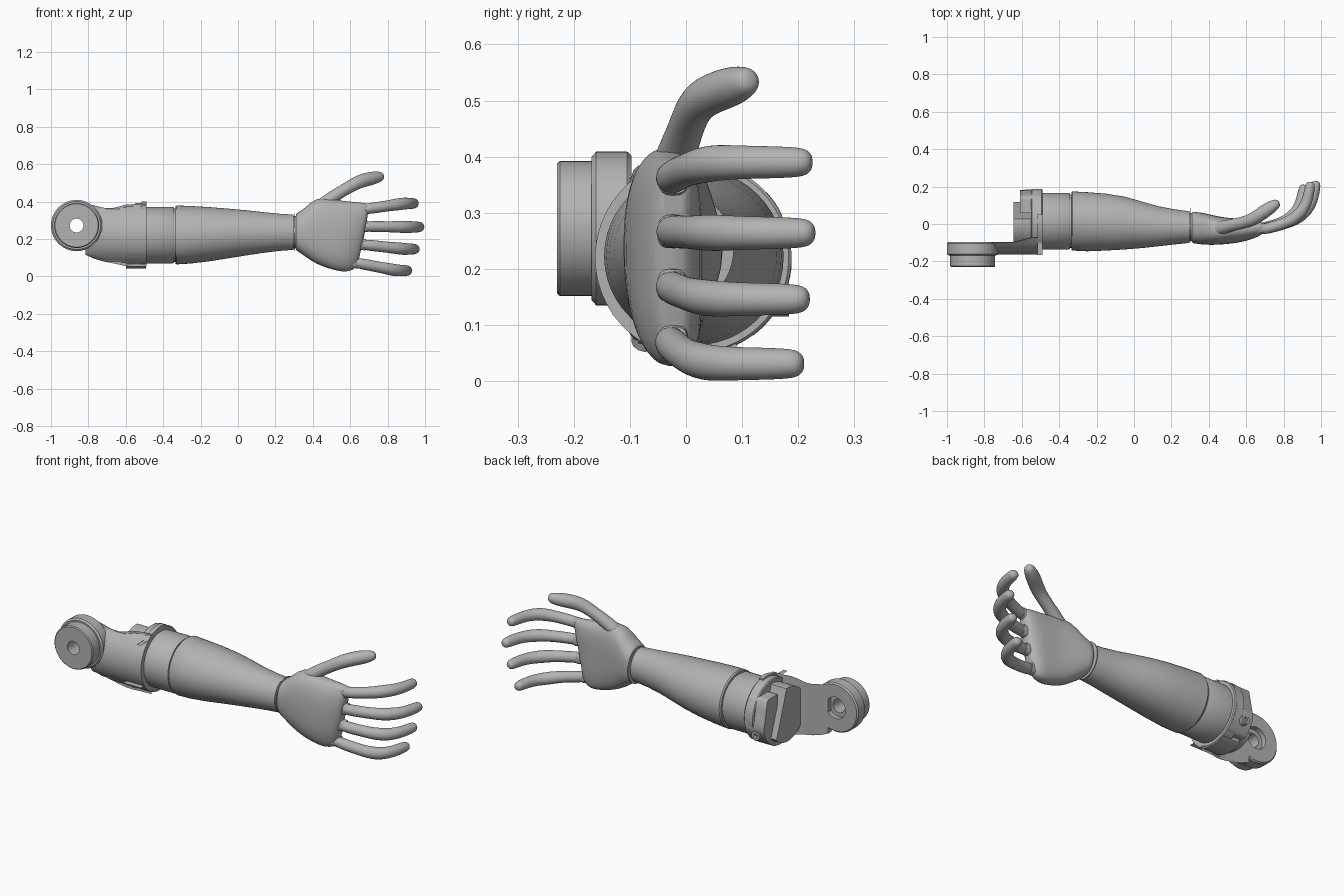
import bpy, bmesh
from math import sin, cos, pi, copysign
from mathutils import Vector

if "Cube" in bpy.data.objects:
    bpy.data.objects.remove(bpy.data.objects["Cube"])

grey = bpy.data.materials.new("mid grey")
grey.use_nodes = True
COLOUR = (0.45, 0.45, 0.45, 1)
grey.diffuse_color = COLOUR
grey.node_tree.nodes["Principled BSDF"].inputs["Base Color"].default_value = COLOUR


def loft(name, rings, closed=False, subdiv=0, angle=35):
    """Skin a list of equal-length point rings; ends are capped unless closed."""
    bm = bmesh.new()
    rows = [[bm.verts.new(p) for p in ring] for ring in rings]
    n = len(rows[0])
    pairs = list(zip(rows, rows[1:])) + ([(rows[-1], rows[0])] if closed else [])
    for a, b in pairs:
        for i in range(n):
            j = (i + 1) % n
            bm.faces.new((a[i], a[j], b[j], b[i]))
    if not closed:
        bm.faces.new(rows[0])
        bm.faces.new(rows[-1])
    bmesh.ops.remove_doubles(bm, verts=bm.verts, dist=0.0003)
    bmesh.ops.recalc_face_normals(bm, faces=bm.faces)
    mesh = bpy.data.meshes.new(name)
    bm.to_mesh(mesh)
    bm.free()
    mesh.materials.append(grey)
    obj = bpy.data.objects.new(name, mesh)
    bpy.context.collection.objects.link(obj)
    if subdiv:
        mod = obj.modifiers.new("smooth", 'SUBSURF')
        mod.levels = mod.render_levels = subdiv
    bpy.ops.object.select_all(action='DESELECT')
    obj.select_set(True)
    bpy.context.view_layer.objects.active = obj
    bpy.ops.object.shade_smooth_by_angle(angle=angle * pi / 180)


def oval(x, zlo, zhi, ylo, yhi, n=48, power=1.0):
    """Ring across the arm; a power below one squares it off."""
    cy, cz = (ylo + yhi) / 2, (zlo + zhi) / 2
    soft = lambda v: copysign(abs(v) ** power, v)
    angles = [2 * pi * i / n for i in range(n)]
    return [Vector((x, cy + (yhi - ylo) / 2 * soft(cos(a)),
                    cz + (zhi - zlo) / 2 * soft(sin(a)))) for a in angles]


def clipped(x, r, ylo=-1, yhi=1, zlo=-1, zhi=1, lean=0, n=96):
    """Circle around the arm axis, flattened to limits; lean tilts the rear limit."""
    ring = oval(x, 0.22 - r, 0.22 + r, 0.015 - r, 0.015 + r, n)
    return [Vector((p.x, min(max(p.y, ylo), yhi - lean * (p.z - 0.22)),
                    min(max(p.z, zlo), zhi))) for p in ring]


def lathe(name, x, z, profile, n=64):
    """Turn a closed (radius, y) profile around an axis along y."""
    loft(name, [[(x + r * cos(2 * pi * i / n), y, z + r * sin(2 * pi * i / n))
                 for i in range(n)] for r, y in profile], closed=True)


def sweep(name, path, radii, n=12):
    """Tapered limb along a path with a rounded tip."""
    path = [Vector(p) for p in path]
    end = (path[-1] - path[-2]).normalized()
    r = radii[-1]
    path += [path[-1] + end * r * 0.55, path[-1] + end * r * 0.85]
    radii = list(radii) + [r * 0.8, r * 0.4]
    rings = []
    for i, p in enumerate(path):
        t = (path[min(i + 1, len(path) - 1)] - path[max(i - 1, 0)]).normalized()
        side = t.cross(Vector((0, 0, 1))).normalized()
        top = side.cross(t)
        rings.append([p + radii[i] * (side * cos(2 * pi * k / n) + top * sin(2 * pi * k / n))
                      for k in range(n)])
    loft(name, rings, subdiv=2, angle=60)


# Elbow joint: front drum, flange and stepped bore
EX, EZ = -0.863, 0.272
lathe("elbow_drum", EX, EZ, [(0.037, -0.23), (0.115, -0.23), (0.12, -0.225),
                             (0.12, -0.15), (0.037, -0.15)])
lathe("elbow_flange", EX, EZ, [(0.037, -0.168), (0.128, -0.168), (0.137, -0.16),
                               (0.137, -0.105), (0.13, -0.097), (0.06, -0.097),
                               (0.06, -0.125), (0.037, -0.125)])

# Bracket: curved plate that runs from the elbow to the collar
outline = [(-0.815, 0.115, 0.39, -0.097), (-0.77, 0.095, 0.38, -0.097),
           (-0.72, 0.08, 0.367, -0.097), (-0.67, 0.07, 0.365, -0.097),
           (-0.63, 0.062, 0.375, -0.094), (-0.6, 0.055, 0.384, -0.085),
           (-0.56, 0.052, 0.386, -0.074), (-0.49, 0.052, 0.388, -0.07)]
loft("bracket", [clipped(x, 0.177, yhi=y, zlo=lo, zhi=hi) for x, lo, hi, y in outline])

# Collar with its lower skirt, socket block and rear clamp
loft("collar", [clipped(x, r) for x, r in [(-0.55, 0.168), (-0.545, 0.173),
                                           (-0.495, 0.173), (-0.49, 0.168)]])
loft("collar_skirt", [clipped(x, 0.177, zhi=0.12, yhi=0.09) for x in (-0.6, -0.492)])
loft("collar_lug", [clipped(x, 0.181, zlo=0.36, yhi=0.05) for x in (-0.515, -0.49)])
loft("socket_block", [clipped(x, 0.15, ylo=-0.1, yhi=0.08, lean=0.35)
                      for x in (-0.645, -0.53)])
loft("rear_clamp", [clipped(x, 0.174, ylo=0.06, yhi=y, zlo=0.08, zhi=0.34, lean=0.2)
                    for x, y in [(-0.61, 0.172), (-0.5, 0.186)]])
lathe("clamp_bolt", -0.56, 0.14, [(0.012, 0.14), (0.025, 0.14), (0.025, 0.184),
                                  (0.012, 0.184)], n=24)

# Forearm: cuff, recessed joints and tapered shell
loft("forearm_cuff", [clipped(x, r) for x, r in [(-0.495, 0.152), (-0.35, 0.152),
                                                 (-0.343, 0.148)]])
loft("cuff_joint", [clipped(x, 0.142) for x in (-0.36, -0.32)])
shell = [(-0.335, 0.069, 0.374, -0.137, 0.169), (-0.328, 0.064, 0.379, -0.142, 0.174),
         (-0.25, 0.069, 0.376, -0.146, 0.17), (-0.15, 0.081, 0.37, -0.142, 0.162),
         (-0.05, 0.097, 0.362, -0.136, 0.146), (0.05, 0.113, 0.353, -0.128, 0.118),
         (0.13, 0.125, 0.344, -0.119, 0.095), (0.22, 0.136, 0.335, -0.109, 0.078),
         (0.298, 0.142, 0.33, -0.101, 0.068)]
loft("forearm", [oval(*s) for s in shell])
loft("wrist_joint", [oval(x, 0.15, 0.322, -0.092, 0.06) for x in (0.29, 0.32)])
loft("wrist_fin", [oval(x, 0.135, 0.335, -0.1, 0.085) for x in (0.301, 0.306)])

# Palm: broad cupped block whose finger edge leans outward at the top
palm = [(0.308, 0.14, 0.335, -0.1, 0.066, 0), (0.313, 0.138, 0.337, -0.102, 0.066, 0),
        (0.36, 0.106, 0.366, -0.11, 0.062, 0), (0.415, 0.066, 0.424, -0.113, 0.056, 0),
        (0.5, 0.036, 0.413, -0.108, 0.051, 0), (0.57, 0.024, 0.402, -0.098, 0.049, 0.06),
        (0.62, 0.026, 0.396, -0.085, 0.046, 0.15), (0.655, 0.036, 0.392, -0.068, 0.034, 0.2),
        (0.676, 0.056, 0.382, -0.052, 0.014, 0.2)]
rings = []
for x, lo, hi, ylo, yhi, lean in palm:
    ring = oval(x, lo, hi, ylo, yhi, 32, 0.82)
    cup = max(0, min(1, (x - 0.36) / 0.14)) * 0.02
    for p in ring:
        s = (p.z - (lo + hi) / 2) / ((hi - lo) / 2)
        if p.y > (ylo + yhi) / 2:
            p.y -= cup * (1 - s * s)
        p.x += lean * (p.z - 0.22)
    rings.append(ring)
loft("palm", rings, subdiv=1, angle=60)

# Fingers: one shared bend, moved and scaled for each finger
bend = [(0, -0.033), (0.07, -0.021), (0.15, 0.001), (0.2, 0.02), (0.245, 0.05),
        (0.28, 0.093), (0.299, 0.145), (0.309, 0.2)]
thick = [0.028, 0.031, 0.03, 0.033, 0.034, 0.031, 0.03, 0.028]
fingers = [("index_finger", 0.665, 0.357, 0.39, 0.97, 0.226),
           ("middle_finger", 0.665, 0.267, 0.264, 1.0, 0.231),
           ("ring_finger", 0.65, 0.172, 0.146, 0.975, 0.221),
           ("little_finger", 0.615, 0.076, 0.031, 0.935, 0.211)]
for name, x0, z0, z1, tip_x, tip_y in fingers:
    k = (tip_x - x0 - 0.028) / 0.31
    shift = tip_y - 0.224
    path = [(x0 + u * k, v + shift * u / 0.31, z0 + (z1 - z0) * min(1, u / 0.25))
            for u, v in bend]
    sweep(name, path, thick)
    # Knuckle cuff where the finger leaves the palm
    slope = (z1 - z0) / 0.25
    loft(name + "_cuff", [oval(x0 + u, z0 + slope * u - h, z0 + slope * u + h,
                               -0.028 + u * 0.2 - h * 0.85, -0.028 + u * 0.2 + h * 0.85, 24, 0.7)
                          for u, h in [(-0.02, 0.03), (0.03, 0.03), (0.036, 0.027)]])

# Thumb
sweep("thumb", [(0.42, -0.03, 0.355), (0.48, -0.017, 0.405), (0.54, -0.002, 0.446),
                (0.6, 0.011, 0.481), (0.642, 0.028, 0.504), (0.688, 0.06, 0.518),
                (0.728, 0.087, 0.527), (0.755, 0.104, 0.533)],
      [0.041, 0.037, 0.033, 0.034, 0.037, 0.038, 0.036, 0.029])
